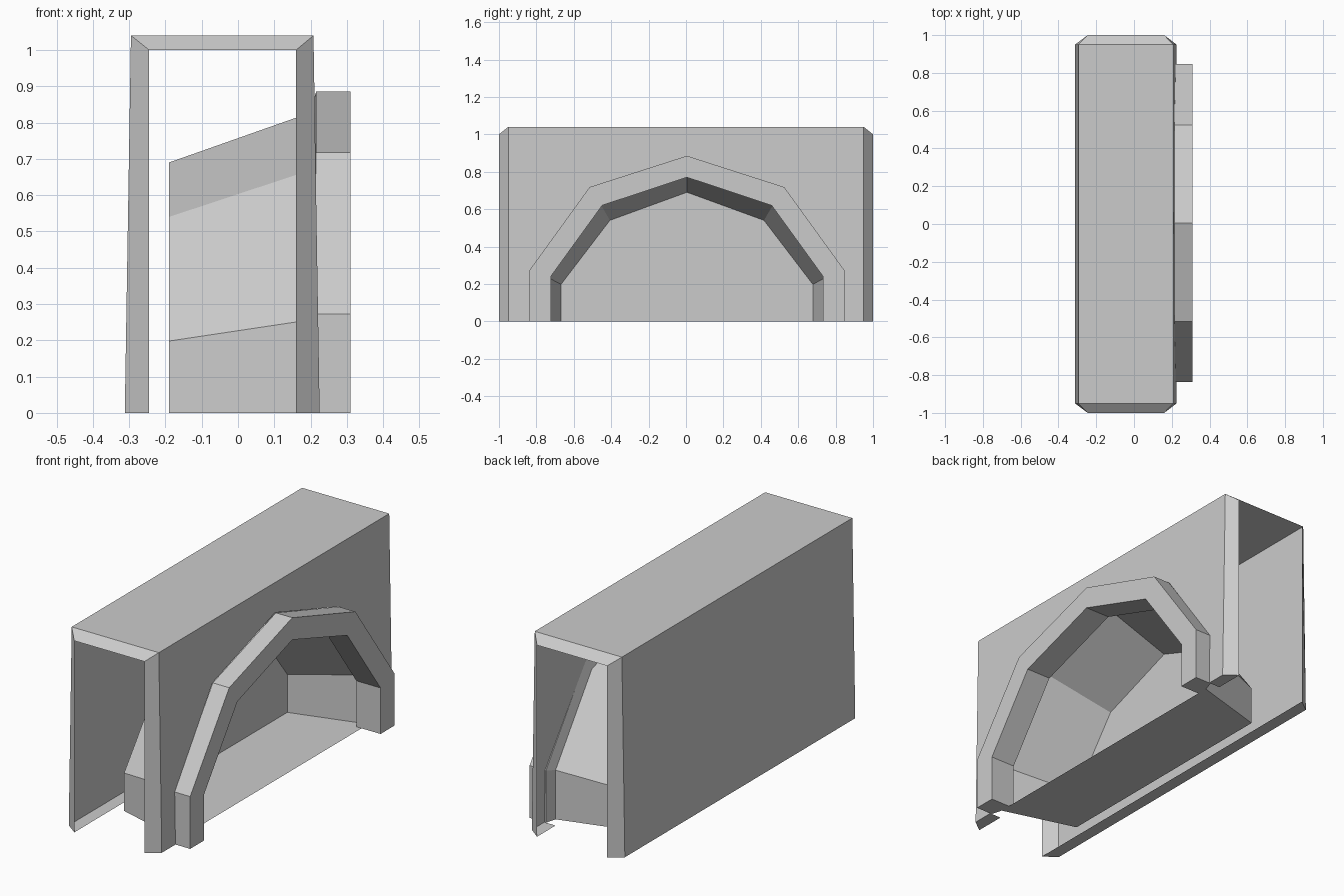
import bpy
import bmesh
from mathutils import Vector

cube = bpy.data.objects.get("Cube")
if cube:
    bpy.data.objects.remove(cube, do_unlink=True)

grey = bpy.data.materials.new("plain_grey")
grey.use_nodes = True
colour = (0.6, 0.6, 0.6, 1)
grey.diffuse_color = colour
grey.node_tree.nodes["Principled BSDF"].inputs["Base Color"].default_value = colour


def build(name, faces):
    """Make a flat-shaded object from a list of polygons, welding shared corners."""
    bm = bmesh.new()
    for corners in faces:
        bm.faces.new([bm.verts.new(c) for c in corners])
    bmesh.ops.remove_doubles(bm, verts=bm.verts, dist=0.0005)
    bmesh.ops.recalc_face_normals(bm, faces=bm.faces)
    mesh = bpy.data.meshes.new(name)
    bm.to_mesh(mesh)
    bm.free()
    mesh.materials.append(grey)
    obj = bpy.data.objects.new(name, mesh)
    bpy.context.collection.objects.link(obj)
    return obj


def strips(a, b):
    """Quads joining two open point rows."""
    return [(a[i], a[i + 1], b[i + 1], b[i]) for i in range(len(a) - 1)]


# Half arch outlines (y, z), from the ground to the crown
INNER = [(0.728, 0), (0.728, 0.24), (0.453, 0.62), (0, 0.77)]
OUTER = [(0.842, 0), (0.842, 0.273), (0.52, 0.718), (0, 0.885)]
DEEP = [(0.673, 0), (0.673, 0.198), (0.412, 0.54), (0, 0.69)]
ARCH_Y = 0.005
HEIGHT = 1.04


def arch(half, x):
    """Full arch row at depth x, mirrored about the crown."""
    full = [(-y, z) for y, z in half] + [(y, z) for y, z in half[-2::-1]]
    return [Vector((x, y + ARCH_Y, z)) for y, z in full]


def blend(k):
    return [tuple(Vector(a).lerp(Vector(b), k)) for a, b in zip(INNER, OUTER)]


def wall_x(z):
    return 0.225 - 0.017 * z / HEIGHT


# Shell: slightly tapered cover with chamfered end lips
outer = [(-0.312, 0), (-0.295, HEIGHT), (wall_x(HEIGHT), HEIGHT), (wall_x(0), 0)]
lip = [(-0.245, 0), (-0.245, 1.0), (0.16, 1.0), (0.16, 0)]


def row(profile, y):
    return [Vector((x, y, z)) for x, z in profile]


front, back = row(outer, -0.95), row(outer, 0.95)
front_lip, back_lip = row(lip, -1), row(lip, 1)

shell = strips(front, back)[:2]
shell += strips(front, front_lip) + strips(back, back_lip)

# Right wall with the arch opening cut into it
opening = arch(OUTER, 0)
for p in opening:
    p.x = wall_x(p.z)
shell.append([front[2], front[3]] + opening + [back[3], back[2]])

# Bottom flanges on both sides
shell.append([front[0], front_lip[0], back_lip[0], back[0]])
for end, end_lip, foot in ((front, front_lip, opening[0]),
                           (back, back_lip, opening[-1])):
    shell.append([end[3], end_lip[3], (end_lip[3].x, foot.y, 0), foot])
build("wall_shell", shell)

# Arch surround: projecting frame around the opening
inside, face_in = arch(INNER, 0.17), arch(INNER, 0.31)
face_out, at_wall = arch(OUTER, 0.31), arch(OUTER, 0.215)
neck = arch(blend(0.5), 0.2)
surround = []
rows = [inside, face_in, face_out, at_wall, neck, inside]
for a, b in zip(rows, rows[1:]):
    surround += strips(a, b)
for end in (0, -1):
    surround.append([r[end] for r in rows[:-1]])
build("arch_surround", surround)

# Recess: tapered alcove with back panel and floor
deep = arch(DEEP, -0.19)
recess = strips(neck, deep)
recess.append(deep)
recess.append([neck[0], neck[-1], deep[-1], deep[0]])
build("arch_recess", recess)
